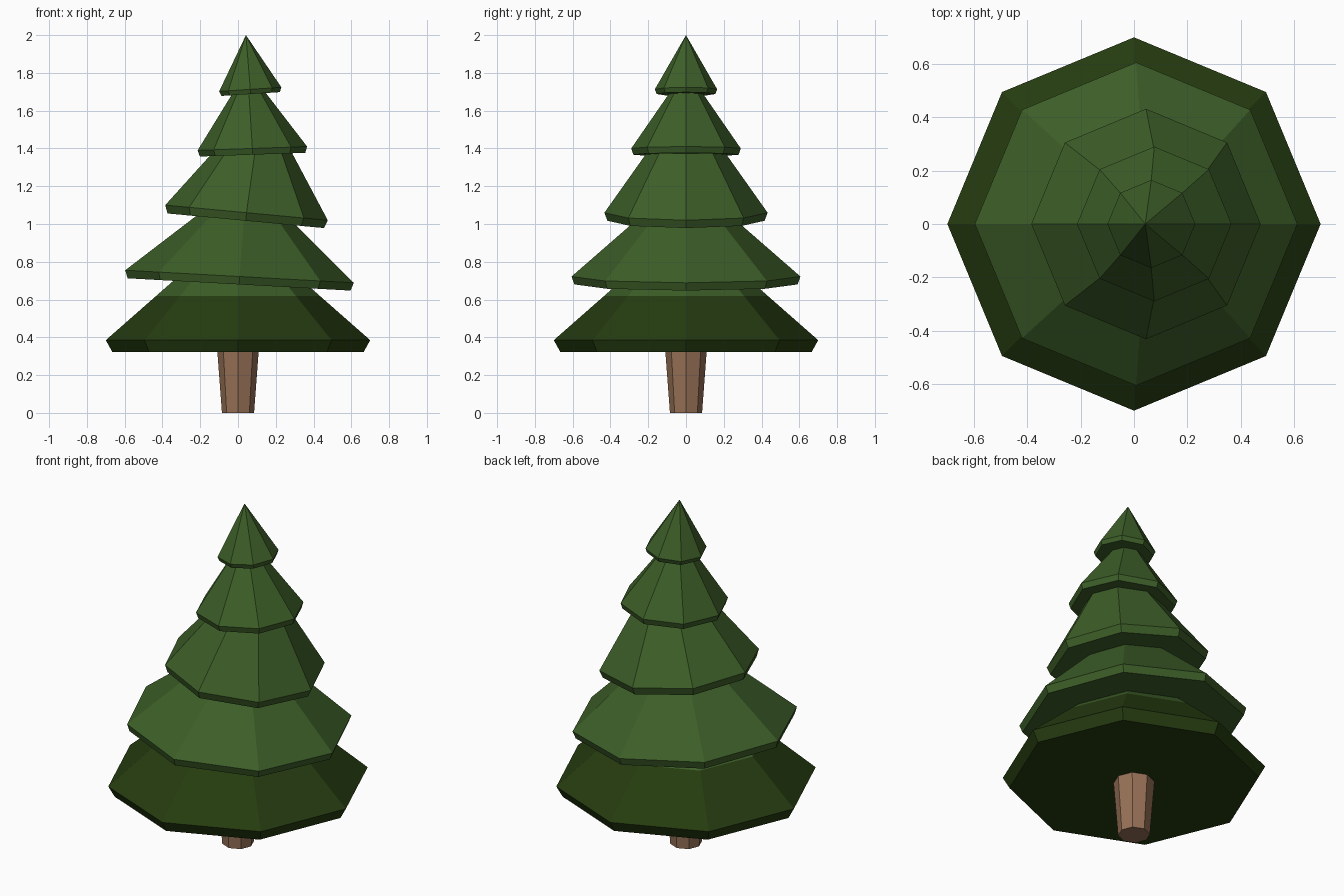
import bpy
import bmesh
from math import cos, sin, pi
from mathutils import Matrix, Vector

SIDES = 8

cube = bpy.data.objects.get("Cube")
if cube:
    bpy.data.objects.remove(cube, do_unlink=True)


def material(name, rgb):
    mat = bpy.data.materials.new(name)
    mat.use_nodes = True
    colour = (*rgb, 1.0)
    mat.diffuse_color = colour
    bsdf = mat.node_tree.nodes["Principled BSDF"]
    bsdf.inputs["Base Color"].default_value = colour
    bsdf.inputs["Roughness"].default_value = 0.9
    return mat


green = material("pine green", (0.046, 0.112, 0.021))
dark_green = material("dark green", (0.019, 0.045, 0.005))
brown = material("bark brown", (0.31, 0.165, 0.095))


def ring(bm, centre, radius, tilt=0.0):
    """Octagon of vertices, tilted about the y axis."""
    turn = Matrix.Rotation(tilt, 3, 'Y')
    angles = [2 * pi * i / SIDES for i in range(SIDES)]
    return [bm.verts.new(centre + turn @ Vector((radius * cos(a), radius * sin(a), 0)))
            for a in angles]


def bridge(bm, low, high):
    for i in range(SIDES):
        j = (i + 1) % SIDES
        bm.faces.new((low[i], low[j], high[j], high[i]))


def finish(bm, name, mats):
    bmesh.ops.recalc_face_normals(bm, faces=bm.faces)
    mesh = bpy.data.meshes.new(name)
    bm.to_mesh(mesh)
    bm.free()
    for mat in mats:
        mesh.materials.append(mat)
    obj = bpy.data.objects.new(name, mesh)
    bpy.context.collection.objects.link(obj)
    return obj


def tier(name, centre, radius, tilt, skirt, inset, tip, mats, band=0.4):
    """Closed cone of branches with a bevelled skirt under its rim."""
    bm = bmesh.new()
    centre, tip = Vector(centre), Vector(tip)
    down = Matrix.Rotation(tilt, 3, 'Y') @ Vector((0, 0, -skirt))
    under = ring(bm, centre + down, radius - inset, tilt)
    rim = ring(bm, centre, radius, tilt)
    bm.faces.new(list(reversed(under)))
    bridge(bm, under, rim)
    edge = rim
    if len(mats) > 1:
        # Lower part of the cone takes the first colour, the rest the second
        edge = ring(bm, centre.lerp(tip, band), radius * (1 - band), tilt)
        bridge(bm, rim, edge)
    peak = bm.verts.new(tip)
    for i in range(SIDES):
        face = bm.faces.new((edge[i], edge[(i + 1) % SIDES], peak))
        face.material_index = len(mats) - 1
    return finish(bm, name, mats)


# Trunk, widening upwards into the lowest branches
bm = bmesh.new()
foot = ring(bm, Vector((0, 0, 0)), 0.085)
head = ring(bm, Vector((0, 0, 0.36)), 0.112)
bm.faces.new(list(reversed(foot)))
bm.faces.new(head)
bridge(bm, foot, head)
finish(bm, "trunk", [brown])

# Branch tiers, from the ground up
tier("branches_bottom", (0, 0, 0.385), 0.70, 0, 0.063, 0.035, (0, 0, 1.0),
     [dark_green, green], band=0.382)
tier("branches_lower", (0.008, 0, 0.722), 0.606, 0.055, 0.042, 0.015, (0.05, 0, 1.25), [green])
tier("branches_middle", (0.045, 0, 1.06), 0.432, 0.093, 0.043, 0.016, (0.13, 0, 1.67), [green])
tier("branches_upper", (0.076, 0, 1.40), 0.29, -0.035, 0.033, 0.011, (0.05, 0, 1.82), [green])
tier("branches_top", (0.065, 0, 1.713), 0.165, -0.065, 0.025, 0.01, (0.042, 0, 2.0), [green])
